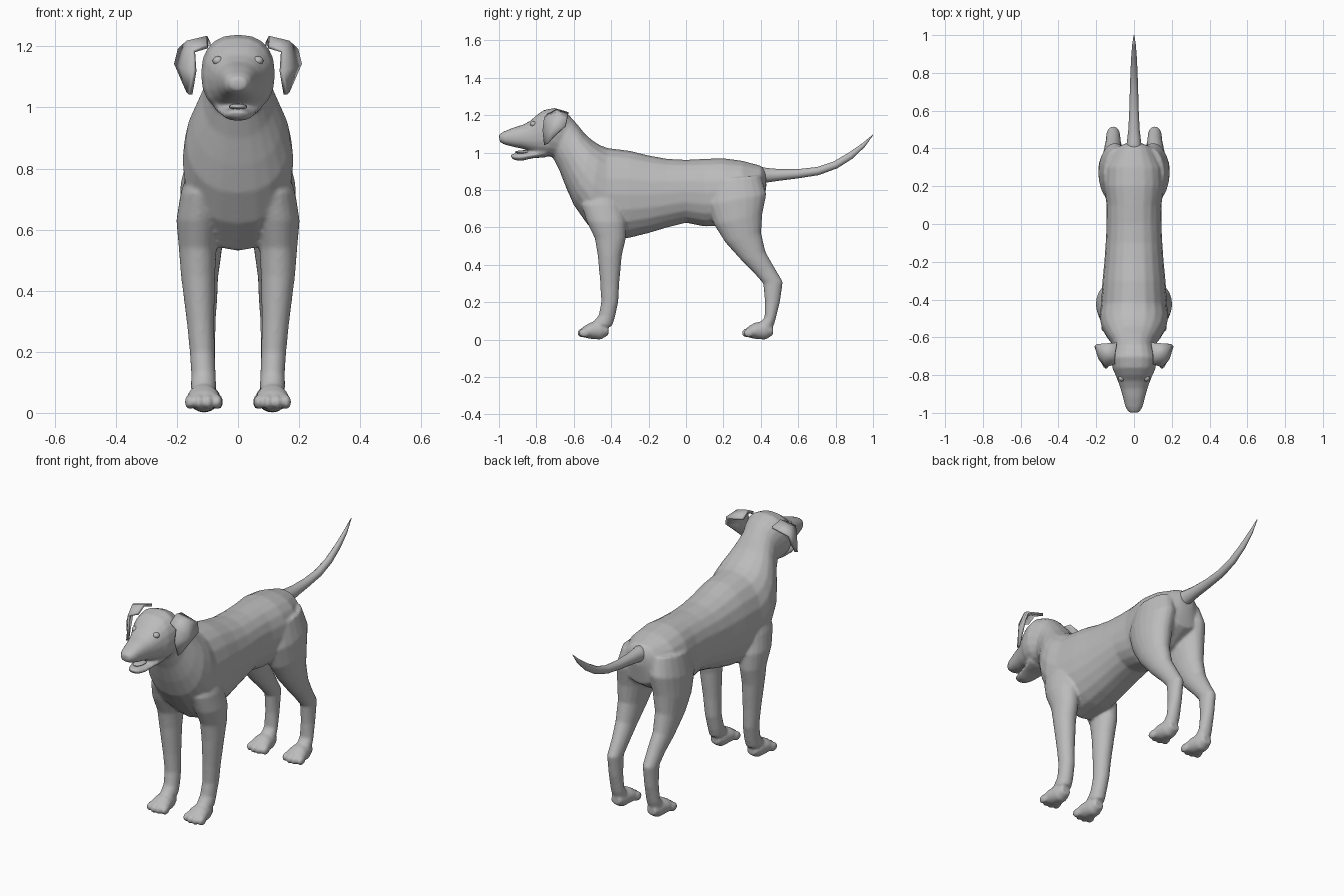
import bpy, bmesh, math
from mathutils import Vector, Matrix

coat = bpy.data.materials.new("grey_coat")
coat.diffuse_color = (0.5, 0.5, 0.5, 1)


def loft(bm, stations, power=1.0, sides=20, side=1):
    """Skin oval rings; a station is (y1, z1, y2, z2, centre x, half width)."""
    rings = []
    for y1, z1, y2, z2, cx, w in stations:
        mid = Vector((side * cx, (y1 + y2) / 2, (z1 + z2) / 2))
        up = Vector((0, (y1 - y2) / 2, (z1 - z2) / 2))
        ring = []
        for i in range(sides):
            a = 2 * math.pi * i / sides
            c, s = math.cos(a), math.sin(a)
            c = math.copysign(abs(c) ** power, c)
            s = math.copysign(abs(s) ** power, s)
            ring.append(bm.verts.new(mid + up * s + Vector((w * c, 0, 0))))
        rings.append(ring)
    faces = [bm.faces.new(rings[0]), bm.faces.new(rings[-1])]
    for a, b in zip(rings, rings[1:]):
        for i in range(sides):
            j = (i + 1) % sides
            faces.append(bm.faces.new((a[i], a[j], b[j], b[i])))
    bmesh.ops.recalc_face_normals(bm, faces=faces)


def ball(bm, centre, size):
    bmesh.ops.create_uvsphere(bm, u_segments=16, v_segments=10, radius=1,
                              matrix=Matrix.Translation(centre) @ Matrix.Diagonal((*size, 1)))


def finish(bm, name):
    mesh = bpy.data.meshes.new(name)
    bm.to_mesh(mesh)
    bm.free()
    mesh.materials.append(coat)
    mesh.shade_smooth()
    obj = bpy.data.objects.new(name, mesh)
    bpy.context.collection.objects.link(obj)
    return obj


body = bmesh.new()

# Torso and neck, rump to throat
loft(body, [
    (.425, .905, .43, .82, 0, .04), (.40, .93, .41, .71, 0, .10),
    (.30, .957, .30, .64, 0, .155), (.20, .97, .20, .61, 0, .16),
    (.10, .967, .10, .605, 0, .145), (0, .962, 0, .625, 0, .145),
    (-.10, .967, -.10, .60, 0, .15), (-.20, .985, -.20, .57, 0, .157),
    (-.30, 1.01, -.30, .545, 0, .167), (-.42, 1.025, -.43, .53, 0, .175),
    (-.46, 1.04, -.53, .62, 0, .182), (-.50, 1.065, -.60, .72, 0, .17),
    (-.54, 1.10, -.64, .81, 0, .145), (-.58, 1.15, -.675, .90, 0, .115),
    (-.62, 1.195, -.71, .97, 0, .10)], power=0.9)

# Skull and muzzle
loft(body, [
    (-.59, 1.16, -.67, .96, 0, .09), (-.64, 1.215, -.71, .975, 0, .108),
    (-.70, 1.24, -.74, .98, 0, .122), (-.76, 1.228, -.78, .985, 0, .112),
    (-.80, 1.20, -.80, .995, 0, .098), (-.83, 1.172, -.83, 1.005, 0, .086),
    (-.87, 1.15, -.87, 1.02, 0, .072), (-.92, 1.135, -.92, 1.03, 0, .058),
    (-.97, 1.115, -.97, 1.043, 0, .045), (-1.0, 1.098, -.997, 1.058, 0, .027)], power=0.85)

# Lower jaw
loft(body, [
    (-.75, 1.03, -.75, .975, 0, .08), (-.82, 1.003, -.82, .97, 0, .065),
    (-.88, .998, -.88, .956, 0, .05), (-.92, .995, -.915, .96, 0, .036),
    (-.938, .99, -.933, .97, 0, .02)])

for side in (-1, 1):
    # Front leg
    loft(body, [
        (-.54, .82, -.36, .82, .10, .055), (-.56, .72, -.34, .72, .12, .068),
        (-.53, .63, -.32, .63, .13, .072), (-.487, .54, -.322, .54, .132, .062),
        (-.472, .45, -.343, .45, .131, .056), (-.458, .30, -.357, .30, .123, .045),
        (-.453, .20, -.362, .20, .117, .041), (-.467, .13, -.38, .12, .113, .040),
        (-.50, .09, -.395, .07, .113, .042)], side=side)
    # Hind leg
    loft(body, [
        (.13, .85, .40, .88, .085, .075), (.11, .72, .43, .78, .10, .088),
        (.15, .615, .408, .67, .11, .080), (.21, .52, .402, .57, .115, .064),
        (.30, .42, .425, .47, .115, .050), (.37, .35, .47, .39, .11, .042),
        (.413, .30, .518, .31, .11, .037), (.422, .20, .502, .20, .11, .035),
        (.42, .12, .477, .10, .11, .037), (.39, .085, .46, .055, .11, .040)], side=side)
    # Paws with four toes each
    for toe_y, cx in ((-.585, .113), (.295, .11)):
        loft(body, [(toe_y + dy, top, toe_y + dy, low, cx, w) for dy, top, low, w in (
            (.17, .07, .025, .028), (.13, .10, .0, .044), (.075, .092, .004, .054),
            (.04, .072, .012, .054), (.02, .05, .02, .045))], side=side)
        for k in range(4):
            off = (k - 1.5) * .030
            ball(body, (side * (cx + off), toe_y + .028 + abs(off) * .3, .036),
                 (.017, .03, .024))

# Fuse the body parts into one soft skin
dog = finish(body, "body")
fuse = dog.modifiers.new("fuse", 'REMESH')
fuse.mode = 'VOXEL'
fuse.voxel_size = 0.008
fuse.use_smooth_shade = True
soft = dog.modifiers.new("soften", 'SMOOTH')
soft.factor = 0.5
soft.iterations = 4

# Tail
bm = bmesh.new()
loft(bm, [
    (.37, .93, .37, .82, 0, .05), (.43, .918, .43, .84, 0, .038),
    (.50, .912, .50, .85, 0, .030), (.60, .912, .595, .862, 0, .025),
    (.70, .923, .71, .88, 0, .022), (.79, .953, .81, .917, 0, .019),
    (.87, 1.0, .89, .968, 0, .015), (.94, 1.048, .955, 1.03, 0, .010),
    (1.0, 1.097, 1.0, 1.093, 0, .002)], sides=12)
finish(bm, "tail")

# Tongue
bm = bmesh.new()
ball(bm, (0, -.865, 1.003), (.03, .05, .010))
finish(bm, "tongue")

# Folded ears: rows run root to tip, columns front to back
EAR = [
    [(.10, -.74, 1.20), (.10, -.69, 1.228), (.09, -.63, 1.21)],
    [(.145, -.755, 1.185), (.165, -.69, 1.213), (.192, -.635, 1.187)],
    [(.142, -.763, 1.12), (.183, -.71, 1.13), (.203, -.645, 1.142)],
    [(.155, -.755, 1.042), (.163, -.738, 1.05), (.175, -.71, 1.08)]]
for side, label in ((-1, "right"), (1, "left")):
    bm = bmesh.new()
    grid = [[bm.verts.new((side * x, y, z)) for x, y, z in row] for row in EAR]
    for r in range(3):
        for c in range(2):
            bm.faces.new((grid[r][c], grid[r][c + 1], grid[r + 1][c + 1], grid[r + 1][c]))
    bmesh.ops.recalc_face_normals(bm, faces=bm.faces)
    ear = finish(bm, label + "_ear")
    thick = ear.modifiers.new("thickness", 'SOLIDIFY')
    thick.thickness = 0.014
    thick.offset = 0
    # Eyeball
    bm = bmesh.new()
    ball(bm, (side * .065, -.815, 1.153), (.018, .018, .015))
    finish(bm, label + "_eye")
